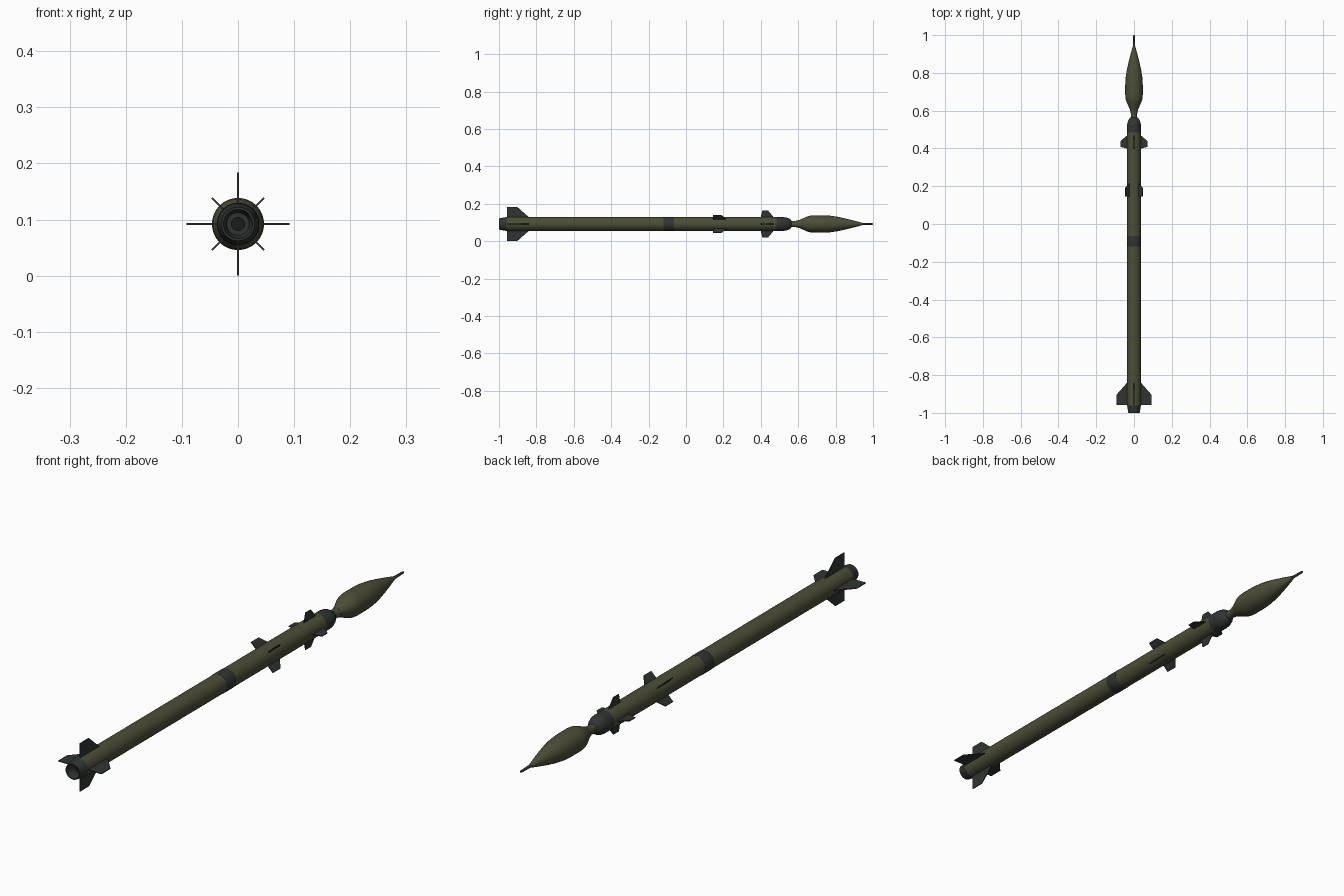
import bpy, bmesh, math
from mathutils import Matrix

if "Cube" in bpy.data.objects:
    bpy.data.objects.remove(bpy.data.objects["Cube"])

ZC = 0.092    # height of the long axis
SIDES = 32


def material(name, rgb):
    m = bpy.data.materials.new(name)
    m.diffuse_color = (*rgb, 1)
    m.use_nodes = True
    m.node_tree.nodes["Principled BSDF"].inputs["Base Color"].default_value = m.diffuse_color
    return m


olive = material("olive green", (0.072, 0.075, 0.038))
dark = material("dark grey green", (0.028, 0.036, 0.032))
black = material("near black", (0.010, 0.011, 0.011))


def finish(name, bm, mat, smooth=True):
    bmesh.ops.recalc_face_normals(bm, faces=bm.faces)
    me = bpy.data.meshes.new(name)
    bm.to_mesh(me)
    bm.free()
    me.materials.append(mat)
    ob = bpy.data.objects.new(name, me)
    ob.location.z = ZC
    bpy.context.collection.objects.link(ob)
    if smooth:
        bpy.ops.object.select_all(action='DESELECT')
        bpy.context.view_layer.objects.active = ob
        ob.select_set(True)
        bpy.ops.object.shade_smooth_by_angle(angle=math.radians(30))
    return ob


def lathe(name, profile, mat):
    """Revolve (y, radius) points about the y axis and cap both ends."""
    bm = bmesh.new()
    rings = []
    for y, r in profile:
        rings.append([bm.verts.new((r * math.cos(a), y, r * math.sin(a)))
                      for a in (2 * math.pi * i / SIDES for i in range(SIDES))])
    for a, b in zip(rings, rings[1:]):
        for i in range(SIDES):
            j = (i + 1) % SIDES
            bm.faces.new((a[i], a[j], b[j], b[i]))
    bm.faces.new(rings[0])
    bm.faces.new(rings[-1])
    return finish(name, bm, mat)


def fins(name, outline, thick, turn, mat):
    """Four thin plates from an outline of (y, radius) points."""
    bm = bmesh.new()
    for k in range(4):
        rot = Matrix.Rotation(math.radians(turn + 90 * k), 4, 'Y')
        sides = [[bm.verts.new(rot @ v) for v in
                  (Matrix.Translation((x, y, r)).translation for y, r in outline)]
                 for x in (-thick / 2, thick / 2)]
        a, b = sides
        bm.faces.new(a)
        bm.faces.new(b[::-1])
        for i in range(len(a)):
            j = (i + 1) % len(a)
            bm.faces.new((a[i], b[i], b[j], a[j]))
    return finish(name, bm, mat, smooth=False)


# Body tubes and joint band
lathe("rear_body", [(-0.96, 0.037), (-0.117, 0.037)], olive)
lathe("joint_band", [(-0.119, 0.0375), (-0.117, 0.038), (-0.066, 0.038), (-0.064, 0.0375)], dark)
lathe("front_body", [(-0.066, 0.037), (0.485, 0.037)], olive)

# Hollow tail nozzle
lathe("tail_nozzle", [(-0.96, 0.037), (-1.0, 0.030), (-1.0, 0.026), (-0.965, 0.020)], dark)

# Rounded collar and neck
lathe("collar", [(0.485, 0.037), (0.52, 0.037), (0.535, 0.035), (0.549, 0.030),
                 (0.560, 0.023), (0.565, 0.017)], dark)
lathe("neck", [(0.56, 0.017), (0.585, 0.017), (0.597, 0.019)], olive)

# Warhead with a tapering nose
lathe("warhead", [(0.595, 0.019), (0.610, 0.023), (0.630, 0.032), (0.650, 0.041),
                  (0.665, 0.045), (0.685, 0.0465), (0.735, 0.0465), (0.775, 0.044),
                  (0.815, 0.038), (0.855, 0.029), (0.895, 0.019), (0.925, 0.011),
                  (0.940, 0.007)], olive)
lathe("nose_probe", [(0.938, 0.007), (0.945, 0.0055), (0.995, 0.0045), (1.0, 0.003)], dark)

# Nozzle throat plate
lathe("nozzle_throat", [(-0.968, 0.0125), (-0.964, 0.0125)], black)

# Fin sets
fins("tail_fins", [(-0.957, 0.032), (-0.957, 0.092), (-0.903, 0.092), (-0.835, 0.032)],
     0.003, 0, dark)
fins("middle_fins", [(0.145, 0.032), (0.145, 0.066), (0.190, 0.066), (0.218, 0.032)],
     0.003, 45, dark)
fins("front_fins", [(0.398, 0.032), (0.408, 0.071), (0.440, 0.071), (0.472, 0.032)],
     0.003, 0, dark)
